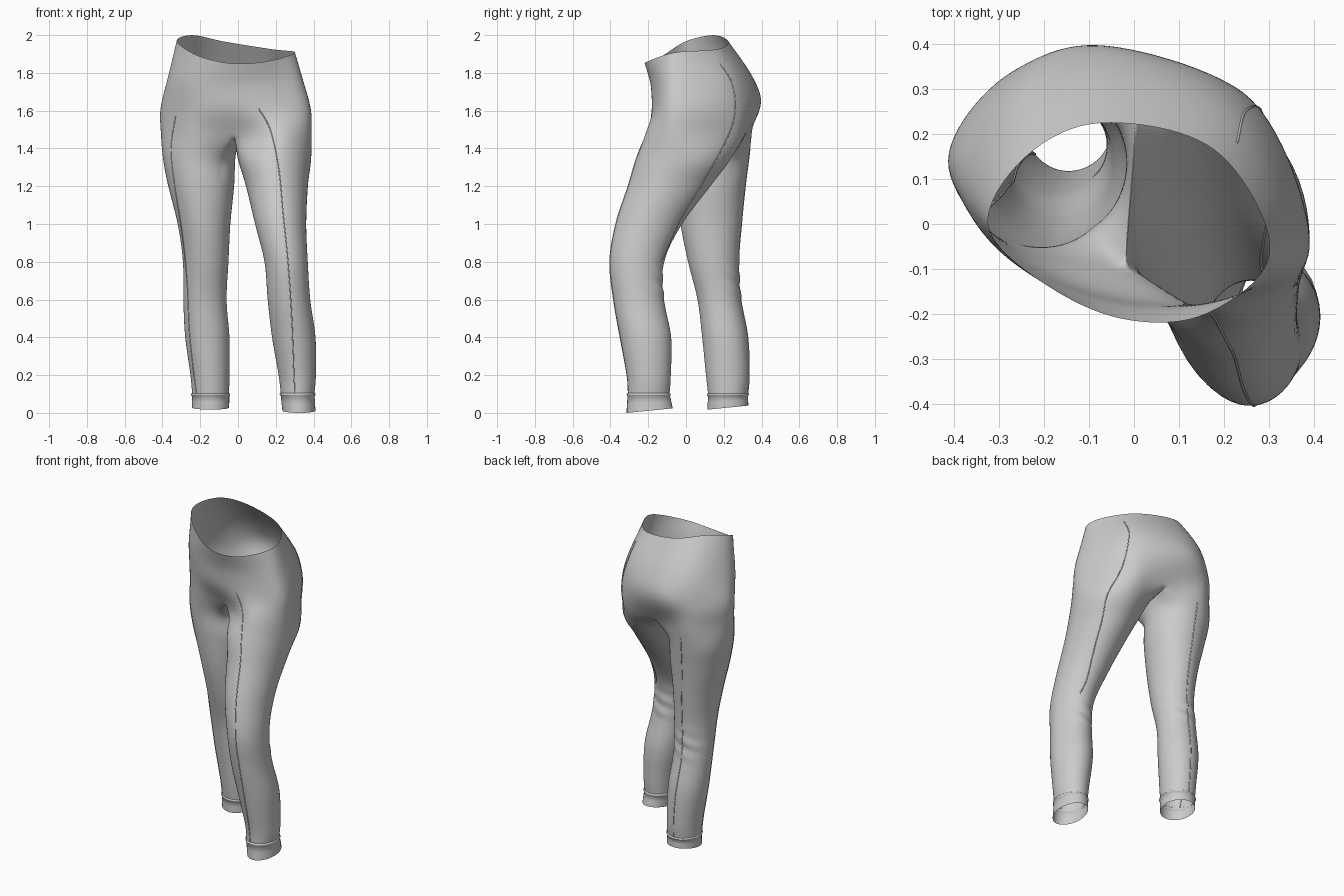
import bpy, bmesh
from math import sin, cos, atan2, pi, exp
from mathutils import Vector
from mathutils.bvhtree import BVHTree

if "Cube" in bpy.data.objects:
    bpy.data.objects.remove(bpy.data.objects["Cube"])


def spline(pts, n, closed=False):
    """Catmull-Rom through points, n steps per span."""
    pts = [Vector(p) for p in pts]
    m = len(pts)
    get = (lambda i: pts[i % m]) if closed else (lambda i: pts[max(0, min(m - 1, i))])
    out = []
    for i in range(m if closed else m - 1):
        a, b, c, d = (get(i + k) for k in (-1, 0, 1, 2))
        for s in range(n):
            t = s / n
            out.append(0.5 * (2 * b + (c - a) * t + (2 * a - 5 * b + 4 * c - d) * t * t
                              + (3 * b - a - 3 * c + d) * t ** 3))
    if not closed:
        out.append(pts[-1].copy())
    return out


def skin(bm, rows):
    """Join closed rows of vertices with quads."""
    for r0, r1 in zip(rows, rows[1:]):
        n = len(r0)
        for i in range(n):
            j = (i + 1) % n
            bm.faces.new((r0[i], r1[i], r1[j], r0[j]))


def finish(bm, name, levels=0):
    bmesh.ops.recalc_face_normals(bm, faces=bm.faces)
    for f in bm.faces:
        f.smooth = True
    me = bpy.data.meshes.new(name)
    bm.to_mesh(me)
    bm.free()
    ob = bpy.data.objects.new(name, me)
    bpy.context.collection.objects.link(ob)
    if levels:
        mod = ob.modifiers.new("smooth", 'SUBSURF')
        mod.levels = mod.render_levels = levels
    return ob


def oval(row, angles, grow=0.0, tilt=0.0):
    z, x0, x1, y0, y1 = row
    rx, ry = (x1 - x0) / 2 + grow, (y1 - y0) / 2 + grow
    return [Vector(((x0 + x1) / 2 + rx * cos(a), (y0 + y1) / 2 + ry * sin(a),
                    z + tilt * ry * sin(a))) for a in angles]


# Seat rings: front, front right, right, back right, back, back left, left, front left
WAIST = [(-.03, -.21, 1.85), (.16, -.2, 1.862), (.303, -.06, 1.908), (.18, .165, 1.925),
         (-.07, .225, 1.965), (-.24, .15, 2.0), (-.325, .0, 1.968), (-.21, -.125, 1.89)]
UPPER = [(-.03, -.18, 1.74), (.19, -.17, 1.75), (.345, -.06, 1.76), (.24, .235, 1.77),
         (-.05, .35, 1.78), (-.26, .29, 1.79), (-.374, .08, 1.77), (-.27, -.085, 1.75)]
HIP = [(-.04, -.158, 1.6), (.21, -.174, 1.6), (.386, -.06, 1.61), (.265, .27, 1.62),
       (-.06, .396, 1.63), (-.28, .33, 1.62), (-.412, .135, 1.61), (-.28, -.06, 1.6)]
CROTCH = [(-.02, -.1, 1.46), (.225, -.216, 1.48), (.392, -.05, 1.48), (.255, .275, 1.48),
          (.01, .3, 1.44), (-.255, .342, 1.48), (-.41, .14, 1.48), (-.27, -.055, 1.48)]

# Leg sections: z, x min, x max, y min, y max
RIGHT = [(1.34, .0, .388, -.268, .235), (1.2, .042, .371, -.31, .13),
         (1.0, .09, .362, -.375, -.02), (.8, .14, .37, -.405, -.115),
         (.6, .157, .383, -.385, -.115), (.4, .18, .411, -.35, -.078),
         (.2, .215, .413, -.315, -.08), (.095, .227, .404, -.308, -.087)]
LEFT = [(1.34, -.397, -.014, -.055, .333), (1.2, -.37, -.02, -.05, .315),
        (1.0, -.32, -.04, -.03, .295), (.8, -.292, -.05, .01, .28),
        (.6, -.29, -.06, .06, .292), (.4, -.28, -.045, .085, .328),
        (.2, -.252, -.045, .105, .335), (.095, -.243, -.047, .117, .327)]
HEMS = {"right": (.012, .235, .41, -.315, -.07), "left": (.028, -.243, -.047, .115, .33)}

rings = [spline(r, 6, True) for r in (WAIST, UPPER, HIP, CROTCH)]
hip, low = rings[2], rings[3]

# Crotch strip running from front to back between the legs
strip = [low[0].lerp(low[24], k / 12) - Vector((0, 0, .03 * sin(pi * k / 12)))
         for k in range(1, 12)]

# Leg tops: half of the seat ring plus the crotch strip, matched by angle to the leg ovals
right_ids, left_ids = list(range(25)), list(range(24, 48)) + [0]
legs, below = {}, {}
for side, ids, inner, table in (("right", right_ids, strip[::-1], RIGHT),
                                ("left", left_ids, strip, LEFT)):
    z, x0, x1, y0, y1 = table[0]
    loop = [low[i] for i in ids] + inner
    angles = [atan2((p.y - (y0 + y1) / 2) / (y1 - y0),
                    (p.x - (x0 + x1) / 2) / (x1 - x0)) for p in loop]
    first = oval(table[0], angles)
    for i, p in zip(ids, first):
        below[i] = (below[i] + p) / 2 if i in below else p
    legs[side] = (ids, loop, angles, table)

# Seat: loft from waist to crotch height, flowing on towards the legs
bm = bmesh.new()
cols = [spline(list(c) + [below[i]], 5)[:-5] for i, c in enumerate(zip(*rings))]
rows = [[bm.verts.new(p) for p in r] for r in zip(*cols)]
skin(bm, rows)
strip_verts = [bm.verts.new(p) for p in strip]

# Legs: lofted down to the cuffs
for side, (ids, loop, angles, table) in legs.items():
    keys = [loop] + [oval(r, angles) for r in table]
    cols = []
    for k, c in enumerate(zip(*keys)):
        if 0 < k < 24:
            cols.append(spline([hip[ids[k]]] + list(c), 8)[8:])
        else:
            cols.append(spline(c, 8))
    # soft wrinkles behind the knee
    for a, col in zip(angles, cols):
        for p in col:
            p.y += .007 * max(0, sin(a)) * sin(75 * p.z + 3 * a) * exp(-((p.z - .68) / .08) ** 2)
    inner = strip_verts[::-1] if side == "right" else strip_verts
    top = [rows[-1][i] for i in ids] + inner
    skin(bm, [top] + [[bm.verts.new(p) for p in r] for r in list(zip(*cols))[1:]])
trousers = finish(bm, "seat_and_legs", 1)

# Cuffs: raised stitched edge above a plain band
for side, (ids, loop, ang, table) in legs.items():
    top, hem = table[-1], HEMS[side]
    bm = bmesh.new()
    cuff = []
    for t, grow in ((-.12, 0), (-.09, .006), (0, .006), (.05, .004), (.08, .001), (.5, .001), (1, 0)):
        sec = [a + (b - a) * t for a, b in zip(top, hem)]
        cuff.append([bm.verts.new(p) for p in oval(sec, ang, grow, .1 * max(0, t))])
    skin(bm, cuff)
    finish(bm, side + "_cuff")

# Seams: thin piping laid on the cloth
bpy.context.view_layer.update()
tree = BVHTree.FromObject(trousers, bpy.context.evaluated_depsgraph_get())


def seam(name, pts, origin, direction):
    """Project (across, z) points along an axis on to the trousers."""
    path = []
    for u, z in spline(pts, 16):
        start = Vector((u, origin, z)) if direction[1] else Vector((origin, u, z))
        hit = tree.ray_cast(start, Vector(direction))[0]
        if hit:
            path.append(hit)
    cu = bpy.data.curves.new(name, 'CURVE')
    cu.dimensions = '3D'
    cu.bevel_depth = .003
    cu.bevel_resolution = 1
    sp = cu.splines.new('POLY')
    sp.points.add(len(path) - 1)
    for q, p in zip(sp.points, path):
        q.co = (*p, 1)
    bpy.context.collection.objects.link(bpy.data.objects.new(name, cu))


seam("right_front_seam", [(.11, 1.61), (.17, 1.5), (.215, 1.3), (.24, 1.05), (.265, .8),
                          (.285, .5), (.3, .1)], -2, (0, 1, 0))
seam("left_front_seam", [(-.33, 1.57), (-.355, 1.4), (-.335, 1.2), (-.295, .95), (-.27, .7),
                         (-.255, .4), (-.22, .1)], -2, (0, 1, 0))
seam("right_side_seam", [(.18, 1.85), (.245, 1.74), (.26, 1.6), (.22, 1.46), (.09, 1.22),
                         (-.03, 1.02), (-.13, .8)], 2, (-1, 0, 0))
seam("left_back_seam", [(-.2, 1.4), (-.19, 1.2), (-.17, .9), (-.17, .6), (-.15, .3), (-.14, .1)],
     2, (0, -1, 0))
